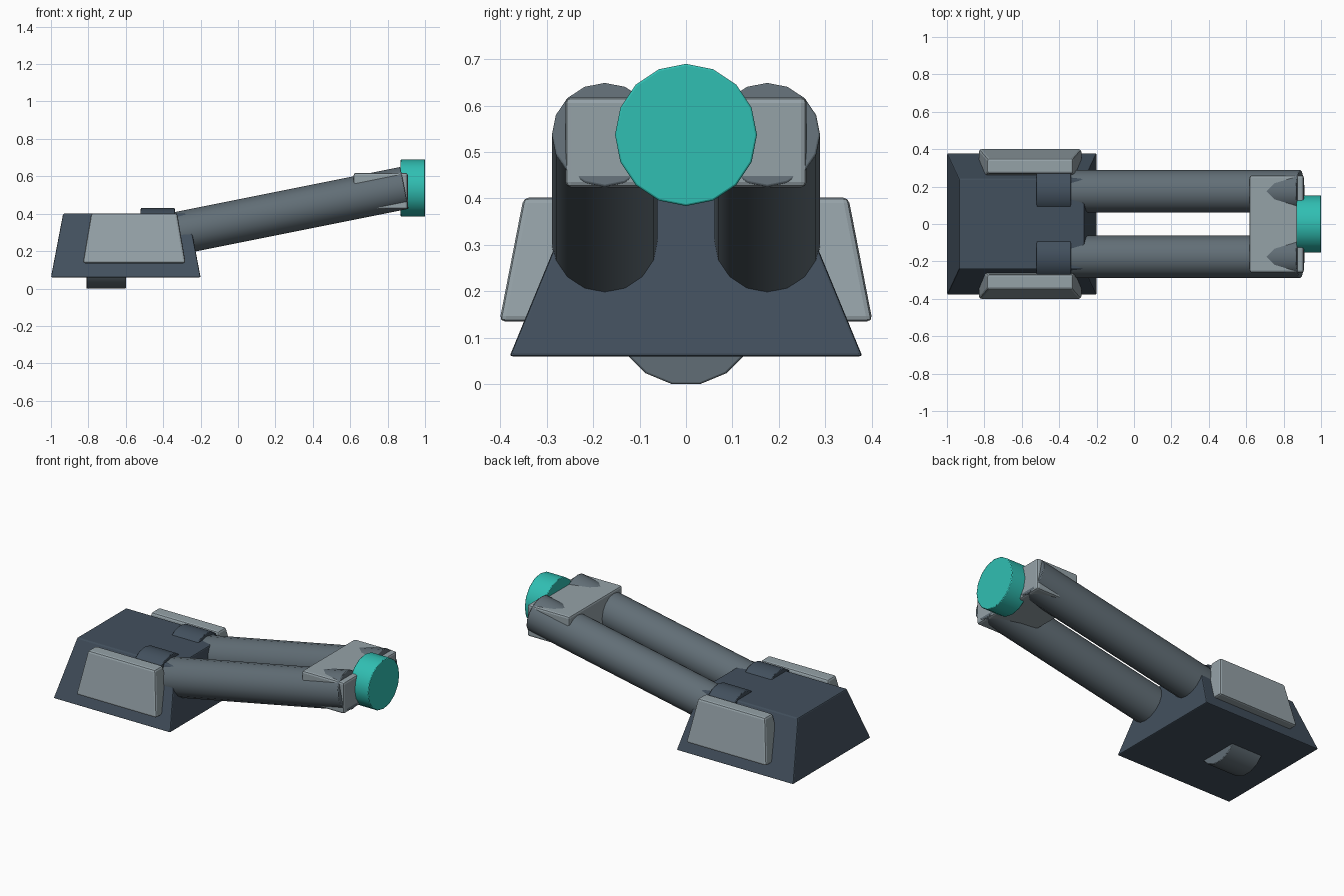
import bpy, bmesh, math
from mathutils import Matrix, Vector

if "Cube" in bpy.data.objects:
    bpy.data.objects.remove(bpy.data.objects["Cube"])


def material(name, rgb):
    m = bpy.data.materials.new(name)
    m.diffuse_color = (*rgb, 1)
    m.use_nodes = True
    m.node_tree.nodes["Principled BSDF"].inputs["Base Color"].default_value = m.diffuse_color
    return m


NAVY = material("navy_paint", (0.055, 0.08, 0.11))
STEEL = material("steel", (0.12, 0.155, 0.18))
PALE = material("pale_plate", (0.30, 0.36, 0.39))
TEAL = material("teal_glow", (0.03, 0.52, 0.45))


def finish(name, bm, mat, bevel, smooth):
    """Turn a bmesh into a named object with a narrow edge bevel."""
    bmesh.ops.recalc_face_normals(bm, faces=bm.faces[:])
    mesh = bpy.data.meshes.new(name)
    bm.to_mesh(mesh)
    bm.free()
    obj = bpy.data.objects.new(name, mesh)
    bpy.context.collection.objects.link(obj)
    mesh.materials.append(mat)
    if bevel:
        mod = obj.modifiers.new("edge_bevel", 'BEVEL')
        mod.width = bevel
        mod.segments = 2
        mod.limit_method = 'ANGLE'
        mod.angle_limit = math.radians(40)
    if smooth:
        bpy.ops.object.select_all(action='DESELECT')
        bpy.context.view_layer.objects.active = obj
        obj.select_set(True)
        bpy.ops.object.shade_smooth_by_angle(angle=math.radians(35))
    return obj


def block(name, low, high, mat, bevel):
    """Tapered block; low and high are (x0, x1, y0, y1, z) rectangles."""
    bm = bmesh.new()
    rings = []
    for x0, x1, y0, y1, z in (low, high):
        rings.append([bm.verts.new((x, y, z)) for x, y in
                      ((x0, y0), (x1, y0), (x1, y1), (x0, y1))])
    a, b = rings
    bm.faces.new(a)
    bm.faces.new(b)
    for i in range(4):
        j = (i + 1) % 4
        bm.faces.new((a[i], a[j], b[j], b[i]))
    return finish(name, bm, mat, bevel, False)


def rod(name, start, end, radius, mat, bevel=0.004, turn=0.0):
    """16-sided cylinder between two points, lying in an xz plane."""
    a, b = Vector(start), Vector(end)
    d = b - a
    tilt = math.atan2(d.x, d.z)
    mtx = (Matrix.Translation((a + b) / 2) @ Matrix.Rotation(tilt, 4, 'Y')
           @ Matrix.Rotation(turn, 4, 'Z'))
    bm = bmesh.new()
    bmesh.ops.create_cone(bm, cap_ends=True, segments=16, radius1=radius,
                          radius2=radius, depth=d.length, matrix=mtx)
    return finish(name, bm, mat, bevel, True)


# Tapered main housing
block("housing", (-1.0, -0.2, -0.38, 0.38, 0.06),
      (-0.935, -0.265, -0.24, 0.24, 0.40), NAVY, 0.006)

# Round pivot under the housing
rod("pivot", (-0.81, 0, 0.153), (-0.60, 0, 0.153), 0.156, STEEL,
    turn=math.pi / 16)

for side, s in (("left", 1), ("right", -1)):
    # Side armour plate
    block(f"side_plate_{side}",
          (-0.83, -0.28, *sorted((s * 0.23, s * 0.402)), 0.135),
          (-0.785, -0.325, *sorted((s * 0.27, s * 0.350)), 0.402), PALE, 0.012)
    # Collar at the barrel root
    rod(f"collar_{side}", (-0.52, s * 0.175, 0.295),
        (-0.338, s * 0.175, 0.295), 0.135, NAVY)
    # Raised barrel
    rod(f"barrel_{side}", (-0.45, s * 0.175, 0.270),
        (0.89, s * 0.175, 0.538), 0.114, STEEL)

# Clamp joining the barrel ends
block("muzzle_clamp", (0.618, 0.908, -0.26, 0.26, 0.424),
      (0.618, 0.908, -0.26, 0.26, 0.618), PALE, 0.012)

# Teal emitter disc
rod("emitter", (0.87, 0, 0.537), (1.0, 0, 0.537), 0.153, TEAL)
